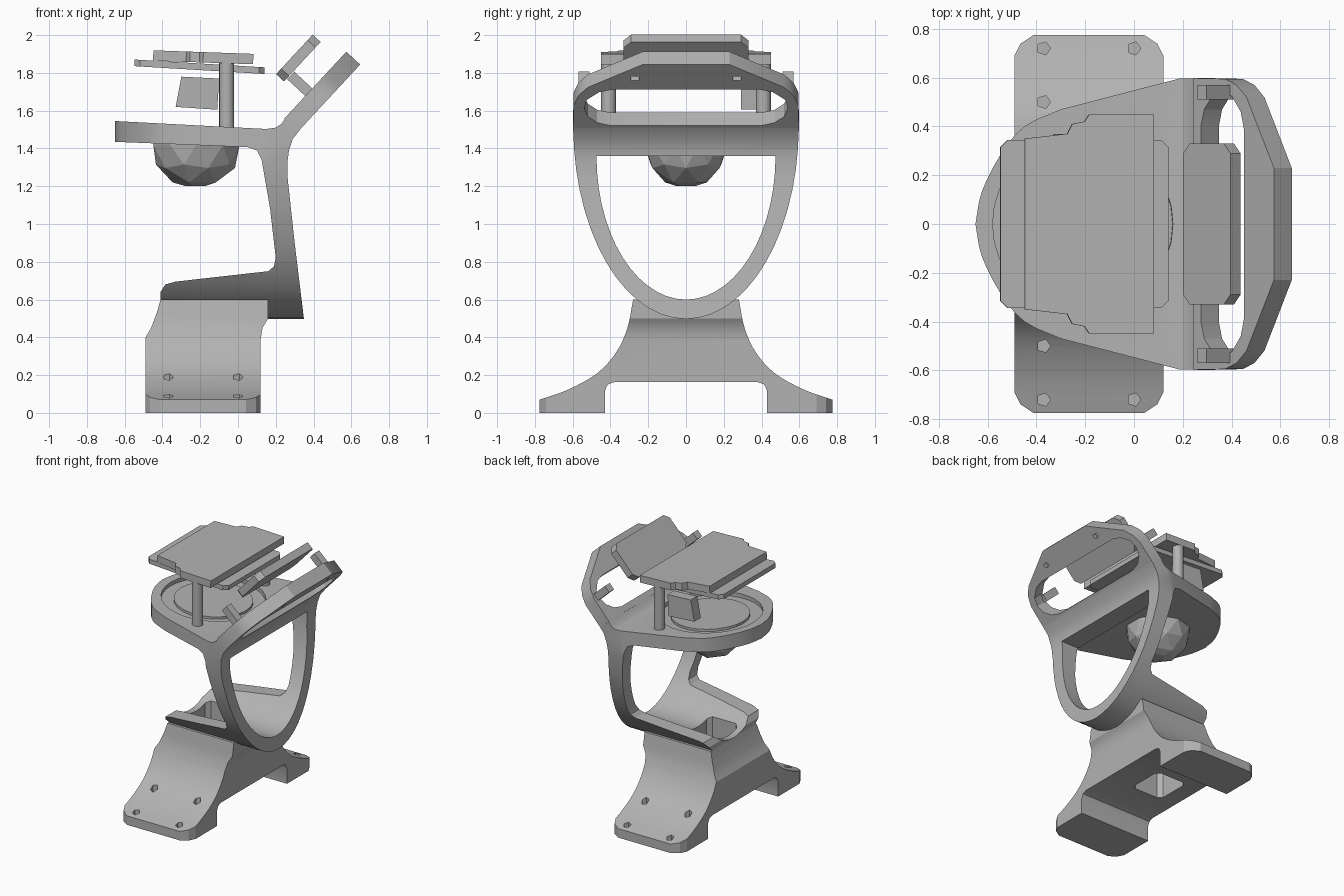
import bpy, bmesh, math
from mathutils import Matrix, Vector

if "Cube" in bpy.data.objects:
    bpy.data.objects.remove(bpy.data.objects["Cube"])

grey = bpy.data.materials.new("plain grey")
grey.use_nodes = True
COLOUR = (0.45, 0.45, 0.45, 1)
grey.diffuse_color = COLOUR
grey.node_tree.nodes["Principled BSDF"].inputs["Base Color"].default_value = COLOUR


def frame(a, b, c, origin=(0, 0, 0)):
    m = Matrix((a, b, c)).transposed().to_4x4()
    m.translation = origin
    return m


X, Y, Z = Vector((1, 0, 0)), Vector((0, 1, 0)), Vector((0, 0, 1))
SIDE = frame(X, Z, Y)        # profile seen from the front, depth along y
END = frame(Y, Z, X)         # profile seen from the end, depth along x
PLAN = frame(X, Y, Z)        # outline seen from the top, depth along z
U = Vector((0.68, 0, 0.733)).normalized()
N = Vector((-U.z, 0, U.x))
ARM = frame(U, Y, N, (0.283, 0, 1.452))   # slanted arm plane


def tilted(slope, x, z):
    d = Vector((1, 0, slope)).normalized()
    return frame(d, Y, Vector((-d.z, 0, d.x)), (x, 0, z))


def finish(name, bm):
    bmesh.ops.recalc_face_normals(bm, faces=bm.faces)
    me = bpy.data.meshes.new(name)
    bm.to_mesh(me)
    bm.free()
    me.materials.append(grey)
    ob = bpy.data.objects.new(name, me)
    bpy.context.collection.objects.link(ob)
    return ob


def prism(name, pts, fr, lo, hi):
    bm = bmesh.new()
    rings = [[bm.verts.new(fr @ Vector((a, b, c))) for a, b in pts] for c in (lo, hi)]
    bm.faces.new(rings[0])
    bm.faces.new(rings[1])
    n = len(pts)
    for i in range(n):
        j = (i + 1) % n
        bm.faces.new((rings[0][i], rings[0][j], rings[1][j], rings[1][i]))
    return finish(name, bm)


def mirror_a(half):
    return half + [(-a, b) for a, b in reversed(half) if a > 1e-4]


def mirror_b(half):
    return half + [(a, -b) for a, b in reversed(half) if b > 1e-4]


def rect(a0, a1, b0, b1, c=0.0):
    if not c:
        return [(a0, b0), (a1, b0), (a1, b1), (a0, b1)]
    return [(a0 + c, b0), (a1 - c, b0), (a1, b0 + c), (a1, b1 - c),
            (a1 - c, b1), (a0 + c, b1), (a0, b1 - c), (a0, b0 + c)]


def circle(x, y, r, n):
    return [(x + r * math.cos(2 * math.pi * i / n), y + r * math.sin(2 * math.pi * i / n))
            for i in range(n)]


def quarter(width, bottom, top, n=14):
    # right half of a U: a quarter ellipse from the lowest point to the widest
    return [(width * math.sin(math.pi / 2 * i / n),
             top - (top - bottom) * math.cos(math.pi / 2 * i / n)) for i in range(n + 1)]


def spline(pts, steps=4):
    # Catmull-Rom smoothing of an open path
    v = [Vector(p) for p in pts]
    v = [2 * v[0] - v[1]] + v + [2 * v[-1] - v[-2]]
    out = []
    for p0, p1, p2, p3 in zip(v, v[1:], v[2:], v[3:]):
        for k in range(steps):
            t = k / steps
            q = 0.5 * (2 * p1 + (p2 - p0) * t + (2 * p0 - 5 * p1 + 4 * p2 - p3) * t * t
                       + (3 * p1 - p0 - 3 * p2 + p3) * t ** 3)
            out.append((q.x, q.y))
    return out + [tuple(pts[-1])]


def cut(ob, tool, op="DIFFERENCE"):
    mod = ob.modifiers.new("cut", "BOOLEAN")
    mod.operation, mod.object, mod.solver = op, tool, "EXACT"
    dg = bpy.context.evaluated_depsgraph_get()
    me = bpy.data.meshes.new_from_object(ob.evaluated_get(dg))
    ob.modifiers.clear()
    ob.data = me
    bpy.data.objects.remove(tool)


def smooth(ob):
    bpy.ops.object.select_all(action="DESELECT")
    ob.select_set(True)
    bpy.context.view_layer.objects.active = ob
    bpy.ops.object.shade_smooth_by_angle(angle=math.radians(25))


# Bracket: cradle, strut and shelf from one side profile
shelf_half = spline([(-.65, 0), (-.625, .13), (-.55, .28), (-.45, .4), (-.3, .47)], 3) + [(.2, .6), (.7, .6)]
bracket = prism("bracket", [
    (-.41, .49), (.35, .49), (.3, .9), (.262, 1.25), (.262, 1.33), (.27, 1.39), (.29, 1.45), (.335, 1.508),
    (.262, 1.576), (.23, 1.53), (.2, 1.51), (.15, 1.503), (-.65, 1.545), (-.65, 1.435), (.05, 1.407),
    (.1, 1.39), (.125, 1.34), (.17, 1.08), (.2, .82), (.19, .775), (.16, .75),
    (-.33, .695), (-.385, .68), (-.41, .64)], SIDE, -.7, .7)
cut(bracket, prism("u_outline", mirror_a(quarter(.597, .497, 1.52) + [(.6, 2)]), END, -1, 1), "INTERSECT")
cut(bracket, prism("shelf_outline", mirror_b(shelf_half), PLAN, 0, 3), "INTERSECT")
cut(bracket, prism("u_opening", mirror_a(quarter(.474, .6, 1.36)), END, -1, 1))

# Round recess with a raised disc, following the slope of the shelf
SHELF = tilted(-.0525, -.21, 1.522)
cut(bracket, prism("shelf_recess", circle(0, 0, .37, 32), SHELF, -.03, .2))
smooth(bracket)
prism("shelf_disc", circle(0, 0, .28, 24), SHELF, -.05, -.012)

# Slanted arm with a rounded window
arm = prism("slanted_arm", mirror_b([(.535, .23), (.37, .52), (.31, .57), (.24, .595), (.05, .598)]), ARM, 0, .1)
cut(arm, prism("window", mirror_b([
    (.354, .39), (.335, .46), (.28, .525), (.22, .54), (.16, .52), (.115, .47), (.095, .4)]), ARM, -.1, .2))
for y in (-.27, .27):
    cut(arm, prism("arm_hole", rect(.42, .45, y - .02, y + .02), ARM, -.1, .03))
smooth(arm)

# Base: arched feet sweeping up to the cradle
flank = spline([(.775, .07), (.62, .125), (.47, .21), (.37, .32), (.31, .45), (.28, .6)])
arch = [(0, .163), (.38, .163), (.415, .15), (.43, .115), (.43, 0), (.775, 0)]
base = prism("base", mirror_a(arch + flank + [(0, .6)]), END, -.6, .3)
cut(base, prism("base_side", [
    (-.49, -.1), (.12, -.1), (.12, .39), (.13, .45), (.16, .5), (.16, .7), (-.4, .7), (-.41, .6),
    (-.43, .53), (-.46, .45), (-.49, .4)], SIDE, -1, 1), "INTERSECT")
cut(base, prism("base_plan", [
    (-.6, -.6), (-.49, -.69), (-.465, -.74), (-.41, -.776), (.04, -.776), (.095, -.74), (.12, -.69), (.3, -.6),
    (.3, .6), (.12, .69), (.095, .74), (.04, .776), (-.41, .776), (-.465, .74), (-.49, .69), (-.6, .6)],
    PLAN, -.1, 1), "INTERSECT")
for x in (-.37, 0):
    for s in (-1, 1):
        for y, z in ((.72, .06), (.5, .14)):
            cut(base, prism("screw_hole", circle(x, s * y, .028, 5), PLAN, z, .4))

# Opening through the cradle floor and the base
for ob in (bracket, base):
    cut(ob, prism("floor_opening", rect(-.36, -.1, -.14, .14, .03), PLAN, -.1, .72))
    smooth(ob)

# Faceted dome hanging under the shelf
bm = bmesh.new()
bmesh.ops.create_icosphere(bm, subdivisions=2, radius=1,
                           matrix=Matrix.Translation((-.22, 0, 1.42)) @ Matrix.Diagonal((.24, .22, .235, 1)))
for z, up in ((1.45, 1), (1.2, -1)):
    cut_geom = bmesh.ops.bisect_plane(bm, geom=bm.verts[:] + bm.edges[:] + bm.faces[:], plane_co=(0, 0, z),
                                      plane_no=(0, 0, up), clear_outer=True)["geom_cut"]
    bmesh.ops.holes_fill(bm, edges=[e for e in cut_geom if isinstance(e, bmesh.types.BMEdge)])
finish("dome", bm)

# Two stacked boards on columns, slightly tilted
prism("lower_board", rect(-.345, .345, -.345, .345, .03), tilted(-.06, -.205, 1.815), 0, .035)
upper = [(.265, .45), (.0, .45), (-.02, .42), (-.07, .41), (-.09, .37), (-.265, .35)]
prism("upper_board", mirror_b(upper), tilted(-.035, -.185, 1.855), 0, .055)
for y in (-.41, .41):
    smooth(prism("column", circle(-.06, y, .04, 16), PLAN, 1.48, 1.87))
prism("connector_box", [(-.33, 1.62), (-.11, 1.605), (-.1, 1.77), (-.3, 1.78)], SIDE, .29, .37)

# Small slanted board and the pegs on the arm
prism("slanted_board", rect(.195, .48, -.33, .33, .04), ARM, .235, .292)
for y in (-.54, .54):
    prism("arm_peg", rect(.215, .27, y - .03, y + .03), ARM, .08, .23)
